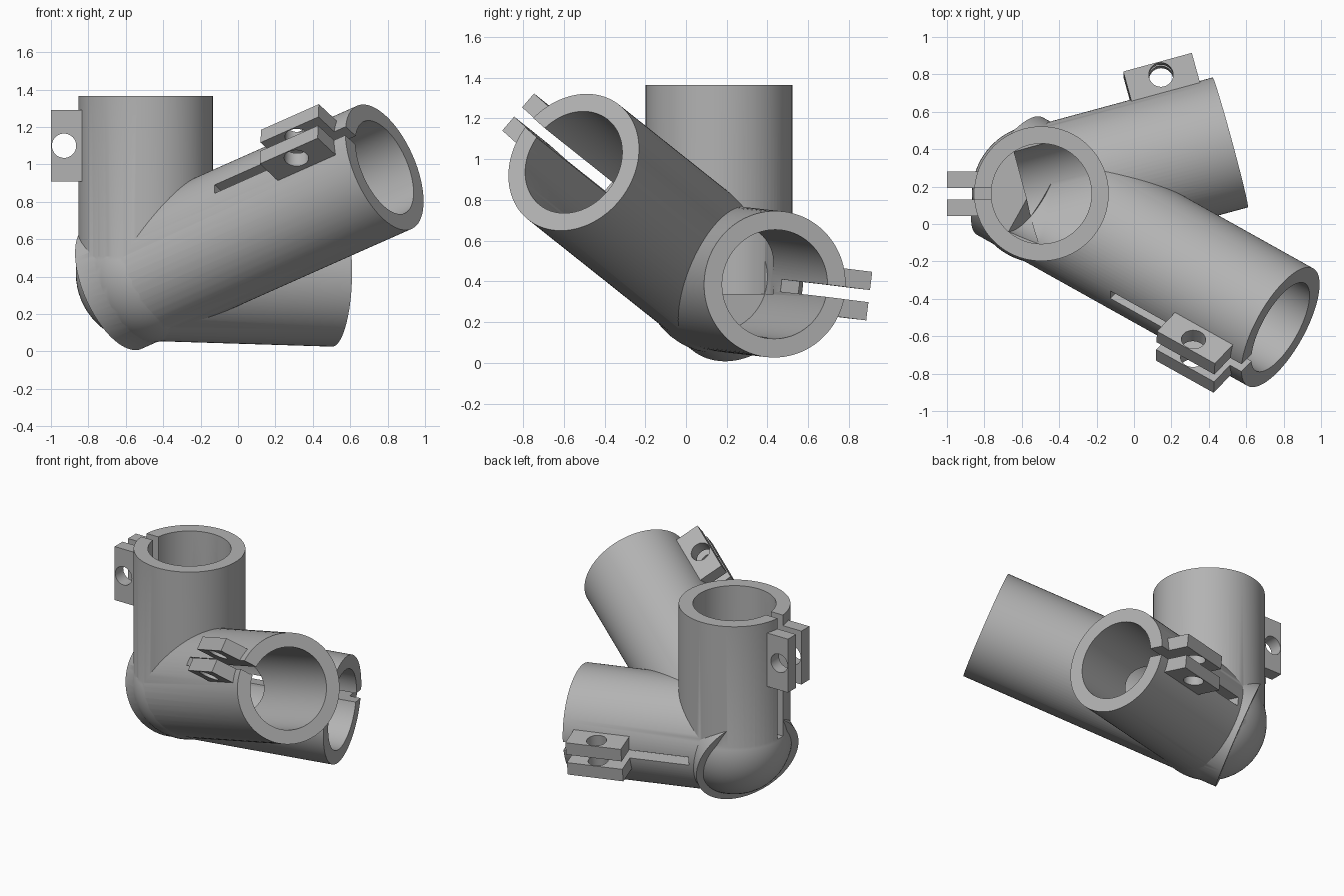
import bpy
import bmesh
from mathutils import Matrix, Vector

if "Cube" in bpy.data.objects:
    bpy.data.objects.remove(bpy.data.objects["Cube"])

grey = bpy.data.materials.new("plain grey")
grey.use_nodes = True
grey.diffuse_color = (0.45, 0.45, 0.45, 1)
grey.node_tree.nodes["Principled BSDF"].inputs["Base Color"].default_value = (0.45, 0.45, 0.45, 1)

NODE = Vector((-0.495, 0.162, 0.417))   # where the three tube axes meet
OUTER, BORE, BALL = 0.36, 0.268, 0.372
SLOT, SLOT_LENGTH = 0.06, 0.86
LUG_IN, LUG_OUT, LUG_THICK = 0.30, 0.505, 0.09
LUG_NEAR, LUG_FAR = 0.075, 0.455        # distances back from the open end
HOLE_RADIUS, HOLE_OUT = 0.065, 0.435

# name, axis, clamp direction, length from node, start behind node
TUBES = [
    ("upright", (0, 0, 1), (-1, 0, 0), 0.948, -0.08),
    ("front", (0.815, -0.455, 0.362), (-0.576, -0.605, 0.54), 1.57, -0.205),
    ("side", (0.965, 0.262, -0.03), (-0.262, 0.958, -0.12), 1.047, -0.08),
]


def frame(axis, clamp):
    """Local x points at the clamp, local z along the tube."""
    d = Vector(axis).normalized()
    u = Vector(clamp)
    u = (u - d * u.dot(d)).normalized()
    m = Matrix((u, d.cross(u), d)).transposed().to_4x4()
    m.translation = NODE
    return m


def add_object(name, bm, matrix):
    mesh = bpy.data.meshes.new(name)
    bmesh.ops.transform(bm, matrix=matrix, verts=bm.verts)
    bmesh.ops.recalc_face_normals(bm, faces=bm.faces)
    bm.to_mesh(mesh)
    bm.free()
    mesh.materials.append(grey)
    obj = bpy.data.objects.new(name, mesh)
    bpy.context.collection.objects.link(obj)
    return obj


def cylinder(name, radius, z0, z1, matrix, sides=96):
    bm = bmesh.new()
    bmesh.ops.create_cone(bm, cap_ends=True, segments=sides, radius1=radius, radius2=radius,
                          depth=z1 - z0, matrix=Matrix.Translation((0, 0, (z0 + z1) / 2)))
    return add_object(name, bm, matrix)


def box(name, low, high, matrix):
    low, high = Vector(low), Vector(high)
    bm = bmesh.new()
    bmesh.ops.create_cube(bm, size=1, matrix=Matrix.Translation((low + high) / 2)
                          @ Matrix.Diagonal((*(high - low), 1)))
    return add_object(name, bm, matrix)


def combine(target, tools, operation):
    """Apply booleans one after another and drop the tool objects."""
    for tool in tools:
        tool.hide_render = True
        mod = target.modifiers.new("cut", "BOOLEAN")
        mod.operation = operation
        mod.solver = "EXACT"
        mod.object = tool
    bpy.context.view_layer.update()
    graph = bpy.context.evaluated_depsgraph_get()
    result = bpy.data.meshes.new_from_object(target.evaluated_get(graph))
    target.modifiers.clear()
    target.data = result
    for tool in tools:
        bpy.data.objects.remove(tool)


def smooth(obj):
    bpy.ops.object.select_all(action="DESELECT")
    obj.select_set(True)
    bpy.context.view_layer.objects.active = obj
    bpy.ops.object.shade_smooth_by_angle(angle=0.5)


# Rounded elbow at the meeting point
ball = bmesh.new()
bmesh.ops.create_uvsphere(ball, u_segments=64, v_segments=32, radius=BALL)
body = add_object("tube_joint", ball, Matrix.Translation(NODE))

outers, cuts = [], []
for name, axis, clamp, length, start in TUBES:
    m = frame(axis, clamp)
    # Tube wall, bore and clamping slot
    outers.append(cylinder(name + "_tube", OUTER, start, length, m))
    cuts.append(cylinder(name + "_bore", BORE, -0.08, length + 0.1, m))
    cuts.append(box(name + "_slot", (0.2, -SLOT / 2, length - SLOT_LENGTH),
                    (0.5, SLOT / 2, length + 0.1), m))
    # Pair of drilled clamp lugs either side of the slot
    bolt_axis = m @ Matrix.Translation((HOLE_OUT, 0, length - (LUG_NEAR + LUG_FAR) / 2)) \
        @ Matrix.Rotation(1.5707963, 4, "X")
    for side, y0 in (("a", SLOT / 2), ("b", -SLOT / 2 - LUG_THICK)):
        lug = box(name + "_clamp_lug_" + side, (LUG_IN, y0, length - LUG_FAR),
                  (LUG_OUT, y0 + LUG_THICK, length - LUG_NEAR), m)
        combine(lug, [cylinder("bolt_hole", HOLE_RADIUS, -0.3, 0.3, bolt_axis, 48)], "DIFFERENCE")
        smooth(lug)

combine(body, outers, "UNION")
combine(body, cuts, "DIFFERENCE")
smooth(body)
